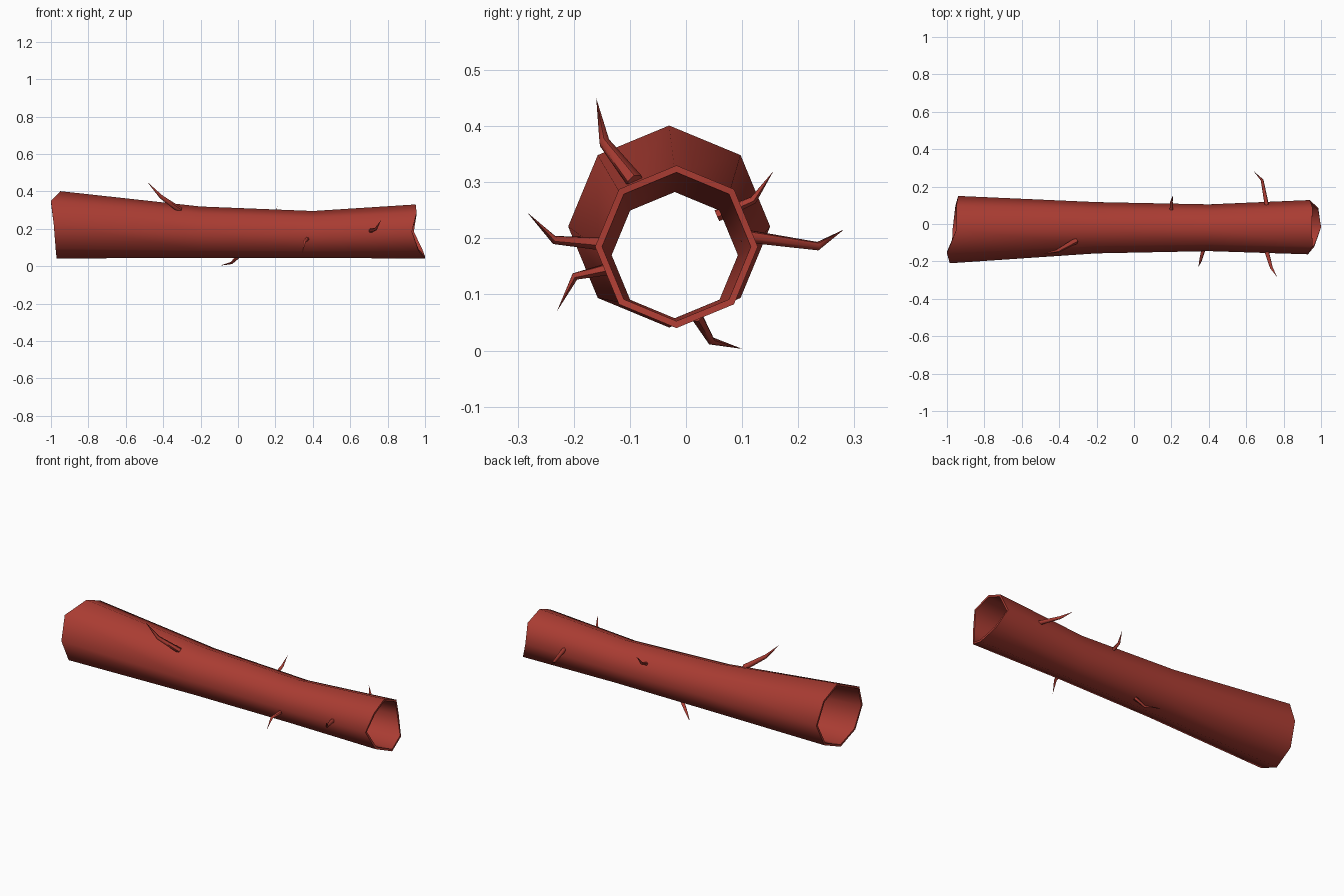
import bpy, bmesh, math
from mathutils import Vector

if "Cube" in bpy.data.objects:
    bpy.data.objects.remove(bpy.data.objects["Cube"])

bark = bpy.data.materials.new("red_bark")
bark.diffuse_color = (0.40, 0.045, 0.032, 1)
bark.use_nodes = True
bark.node_tree.nodes["Principled BSDF"].inputs["Base Color"].default_value = bark.diffuse_color


def make_object(name, bm):
    bmesh.ops.recalc_face_normals(bm, faces=bm.faces)
    mesh = bpy.data.meshes.new(name)
    bm.to_mesh(mesh)
    bm.free()
    mesh.materials.append(bark)
    obj = bpy.data.objects.new(name, mesh)
    bpy.context.collection.objects.link(obj)
    bpy.context.view_layer.objects.active = obj
    obj.select_set(True)
    bpy.ops.object.shade_smooth_by_angle(angle=math.radians(60))
    obj.select_set(False)
    return obj


def bridge(bm, a, b):
    n = len(a)
    for i in range(n):
        bm.faces.new((a[i], a[(i + 1) % n], b[(i + 1) % n], b[i]))


# Hollow log: eight-sided open tube with uneven ends
SIDES = 8
WALL = 0.0125
left_x = [-0.94, -0.95, -0.95, -1.0, -0.985, -0.975, -0.97, -0.955]
right_x = [0.94, 0.955, 0.95, 0.955, 0.93, 0.965, 1.0, 0.985]
# x per corner, centre y, centre z, radius
sections = [(left_x, -0.03, 0.221, 0.18),
            ([-0.2] * SIDES, -0.02, 0.182, 0.137),
            ([0.4] * SIDES, -0.02, 0.170, 0.125),
            (right_x, -0.017, 0.185, 0.145)]


def log_ring(bm, section, inset):
    xs, cy, cz, r = section
    ring = []
    for i in range(SIDES):
        a = math.tau * i / SIDES
        ring.append(bm.verts.new((xs[i], cy + (r - inset) * math.cos(a),
                                  cz + (r - inset) * math.sin(a))))
    return ring


bm = bmesh.new()
outer = [log_ring(bm, s, 0) for s in sections]
inner = [log_ring(bm, s, WALL) for s in sections]
loop = outer + inner[::-1]
for k in range(len(loop)):
    bridge(bm, loop[k], loop[(k + 1) % len(loop)])
make_object("hollow_log", bm)


# Twigs: bent tapering stems that end in a point
def twig(name, points, radius):
    pts = [Vector(p) for p in points]
    bm = bmesh.new()
    rings = []
    for k, p in enumerate(pts[:-1]):
        d = (pts[k + 1] - pts[max(k - 1, 0)]).normalized()
        u = d.orthogonal().normalized() if k == 0 else (u - d * u.dot(d)).normalized()
        v = d.cross(u)
        r = radius * (1 - 0.35 * k)
        rings.append([bm.verts.new(p + r * (u * math.cos(t) + v * math.sin(t)))
                      for t in (math.tau * i / 6 for i in range(6))])
    for a, b in zip(rings, rings[1:]):
        bridge(bm, a, b)
    tip = bm.verts.new(pts[-1])
    for i in range(6):
        bm.faces.new((rings[-1][i], rings[-1][(i + 1) % 6], tip))
    bm.faces.new(rings[0][::-1])
    make_object(name, bm)


twig("upper_front_twig", [(-0.31, -0.09, 0.30), (-0.41, -0.145, 0.37), (-0.485, -0.16, 0.45)], 0.016)
twig("bottom_twig", [(0.01, 0.02, 0.06), (-0.035, 0.045, 0.017), (-0.095, 0.10, 0.003)], 0.011)
twig("lower_front_twig", [(0.37, -0.14, 0.145), (0.355, -0.198, 0.132), (0.345, -0.23, 0.07)], 0.011)
twig("front_right_twig", [(0.71, -0.15, 0.19), (0.735, -0.235, 0.197), (0.765, -0.283, 0.246)], 0.012)
twig("back_right_twig", [(0.71, 0.10, 0.205), (0.685, 0.235, 0.186), (0.64, 0.282, 0.216)], 0.012)
twig("upper_back_twig", [(0.20, 0.055, 0.24), (0.20, 0.12, 0.268), (0.21, 0.156, 0.32)], 0.011)
